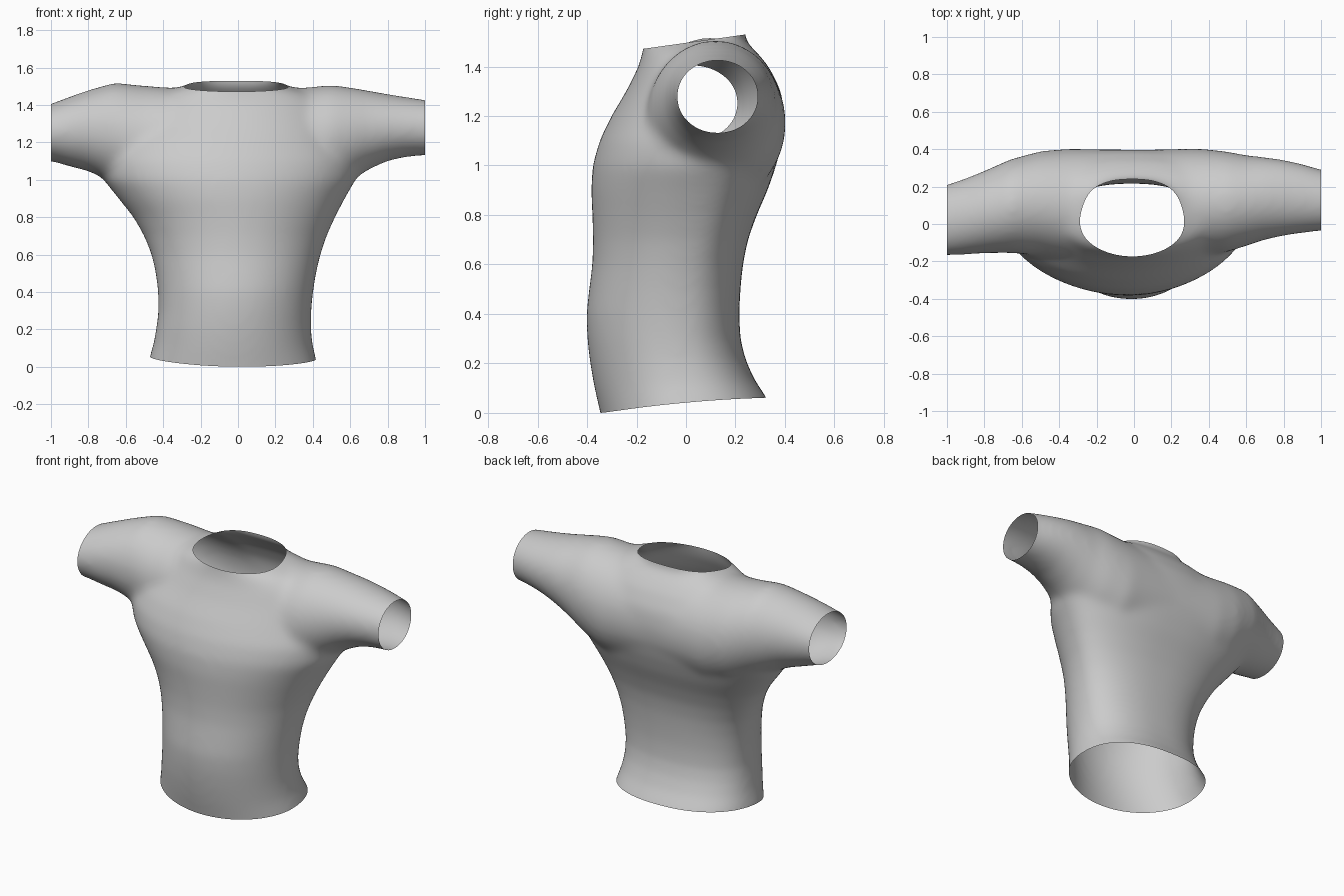
import bpy, bmesh, math
from mathutils import Vector

if "Cube" in bpy.data.objects:
    bpy.data.objects.remove(bpy.data.objects["Cube"])

SEG = 64


def loft(bm, rings):
    """Skin a list of closed point rings and cap both ends."""
    rows = [[bm.verts.new(p) for p in ring] for ring in rings]
    for a, b in zip(rows, rows[1:]):
        for i in range(SEG):
            j = (i + 1) % SEG
            bm.faces.new((a[i], a[j], b[j], b[i]))
    bm.faces.new(rows[0])
    bm.faces.new(rows[-1])


def oval(lo_a, hi_a, lo_b, hi_b, mid_b=None, power=1.0):
    """Oval between limits on two axes; mid_b is the level of greatest width."""
    ca, ra = (lo_a + hi_a) / 2, (hi_a - lo_a) / 2
    cb = (lo_b + hi_b) / 2 if mid_b is None else mid_b
    pts = []
    for i in range(SEG):
        t = 2 * math.pi * i / SEG
        c, s = math.cos(t), math.sin(t)
        e = power if s > 0 else 1.0
        a = ca + ra * math.copysign(abs(c) ** e, c)
        rb = hi_b - cb if s > 0 else cb - lo_b
        pts.append((a, cb + rb * math.copysign(abs(s) ** e, s)))
    return pts


# Torso: z, left, right, front, back, depth of the widest line
torso = [
    (-.12, -.49, .44, -.32, .37, -.02), (0, -.472, .418, -.347, .325, -.02),
    (.1, -.45, .398, -.37, .275, -.03), (.2, -.436, .39, -.388, .24, -.04),
    (.3, -.426, .392, -.40, .22, -.04), (.4, -.428, .402, -.404, .215, -.03),
    (.5, -.44, .418, -.392, .22, -.02), (.6, -.463, .442, -.379, .23, 0),
    (.7, -.503, .475, -.376, .25, .03), (.8, -.56, .52, -.379, .286, .05),
    (.9, -.64, .572, -.384, .33, .07), (1.0, -.72, .63, -.378, .365, .09),
    (1.1, -.74, .64, -.35, .39, .10), (1.2, -.70, .60, -.302, .40, .11),
    (1.3, -.60, .56, -.242, .385, .11), (1.4, -.50, .50, -.192, .335, .10),
    (1.46, -.42, .41, -.175, .285, .10), (1.49, -.33, .31, -.170, .25, .10),
    (1.52, -.238, .218, -.168, .237, .10), (1.65, -.238, .218, -.168, .237, .10)]

# Shoulders and sleeves: x, front, back, bottom, top
sleeves = [
    (-1.1, -.17, .18, 1.10, 1.37), (-1, -.168, .212, 1.10, 1.407),
    (-.9, -.165, .245, 1.07, 1.445), (-.8, -.157, .285, 1.045, 1.48),
    (-.66, -.155, .347, .98, 1.52), (-.5, -.17, .39, .90, 1.503),
    (-.35, -.20, .403, .85, 1.492), (0, -.20, .397, .85, 1.49),
    (.35, -.17, .404, .85, 1.492), (.5, -.15, .388, .92, 1.508),
    (.6, -.118, .368, .99, 1.494), (.7, -.085, .358, 1.055, 1.477),
    (.8, -.064, .344, 1.10, 1.459), (.9, -.049, .322, 1.122, 1.443),
    (1, -.038, .293, 1.13, 1.428), (1.1, -.03, .27, 1.13, 1.41)]

bm = bmesh.new()
loft(bm, [[(a, b, z) for a, b in oval(l, r, f, k, m, .85)]
          for z, l, r, f, k, m in torso])
loft(bm, [[(x, a, b) for a, b in oval(f, k, lo, hi)]
          for x, f, k, lo, hi in sleeves])
bmesh.ops.recalc_face_normals(bm, faces=bm.faces)
mesh = bpy.data.meshes.new("shirt")
bm.to_mesh(mesh)
shirt = bpy.data.objects.new("shirt", mesh)
bpy.context.collection.objects.link(shirt)

# Fuse the two lofts into one skin
mod = shirt.modifiers.new("fuse", 'REMESH')
mod.mode = 'VOXEL'
mod.voxel_size = .015
deps = bpy.context.evaluated_depsgraph_get()
fused = bpy.data.meshes.new_from_object(shirt.evaluated_get(deps))
shirt.modifiers.clear()

bm.clear()
bm.from_mesh(fused)
for _ in range(20):
    bmesh.ops.smooth_vert(bm, verts=bm.verts, factor=.5,
                          use_axis_x=True, use_axis_y=True, use_axis_z=True)


def cut(co, normal, keep=lambda c: True):
    """Slice away everything on the normal side, leaving an open edge."""
    faces = [f for f in bm.faces if keep(f.calc_center_median())]
    geom = set(faces) | {e for f in faces for e in f.edges} | {v for f in faces for v in f.verts}
    bmesh.ops.bisect_plane(bm, geom=list(geom), plane_co=co, plane_no=normal,
                           clear_outer=True)


# Cuffs, hem and neck openings
cut((1, 0, 0), (1, 0, 0))
cut((-1, 0, 0), (-1, 0, 0))
cut((0, 0, 0), (0, 0, -1))
cut((0, -.17, 1.472), Vector((0, -.14, 1)), lambda c: abs(c.x) < .3 and c.z > 1.4)

# Hem rises to the back and sides
for v in bm.verts:
    if v.co.z < .3:
        rise = .06 * (v.co.y + .345) / .65 + .08 * (v.co.x - .07) ** 2
        v.co.z += rise * (1 - v.co.z / .3)

for f in bm.faces:
    f.smooth = True
bm.to_mesh(mesh)
bm.free()
bpy.data.meshes.remove(fused)
